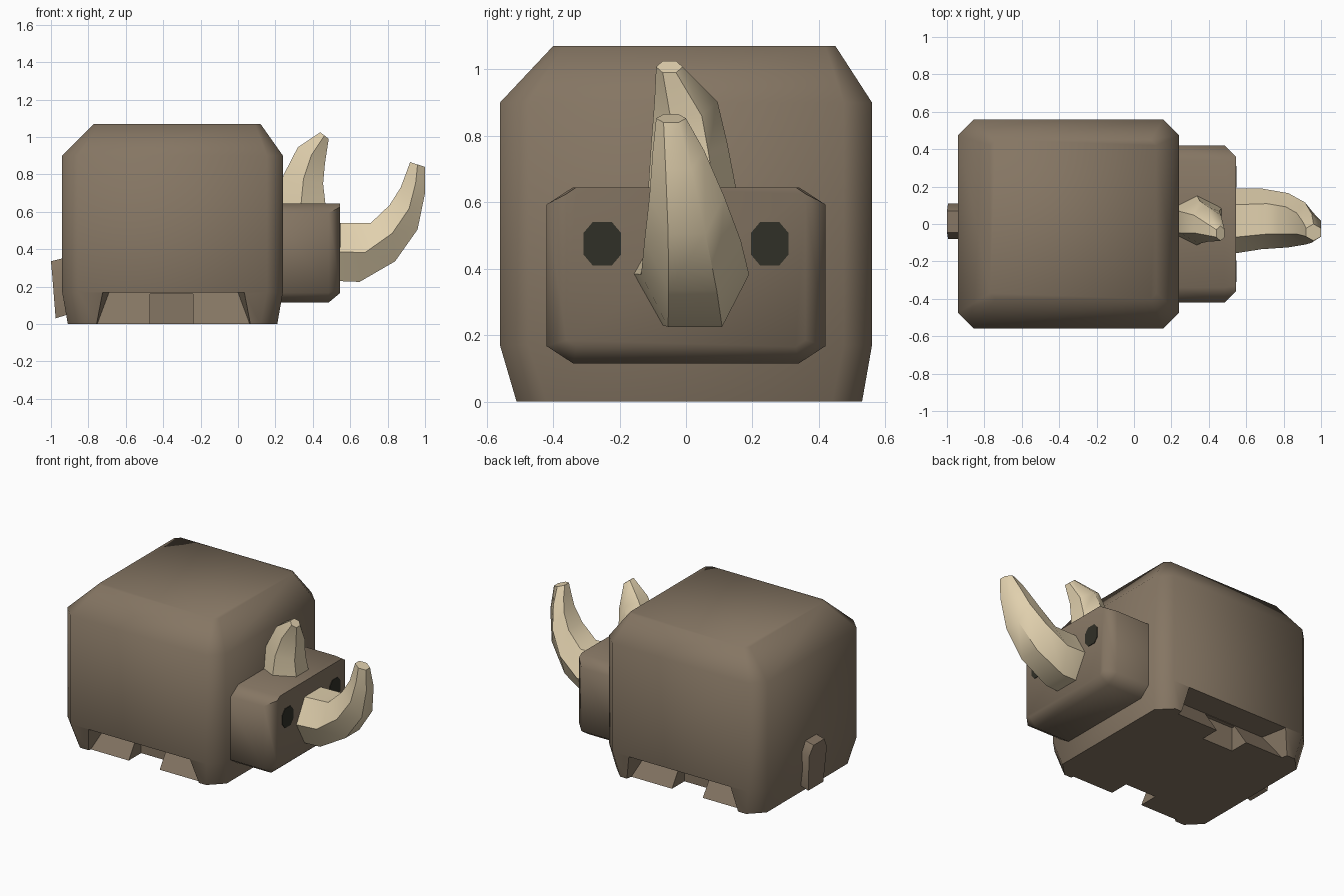
import bpy, bmesh
from math import radians, cos, sin, pi

cube = bpy.data.objects.get("Cube")
if cube:
    bpy.data.objects.remove(cube, do_unlink=True)


def material(name, rgb):
    m = bpy.data.materials.new(name)
    m.use_nodes = True
    m.diffuse_color = (*rgb, 1)
    m.node_tree.nodes["Principled BSDF"].inputs["Base Color"].default_value = (*rgb, 1)
    return m


HIDE = material("brown hide", (0.235, 0.18, 0.125))
IVORY = material("ivory horn", (0.75, 0.63, 0.42))
DARK = material("dark eye", (0.03, 0.029, 0.02))


def finish(bm, name, mat):
    bmesh.ops.recalc_face_normals(bm, faces=bm.faces)
    mesh = bpy.data.meshes.new(name)
    bm.to_mesh(mesh)
    bm.free()
    ob = bpy.data.objects.new(name, mesh)
    mesh.materials.append(mat)
    bpy.context.collection.objects.link(ob)
    return ob


def activate(ob):
    bpy.ops.object.select_all(action='DESELECT')
    ob.select_set(True)
    bpy.context.view_layer.objects.active = ob


def smooth(ob, angle):
    activate(ob)
    bpy.ops.object.shade_smooth_by_angle(angle=radians(angle))


def loft(name, rings, mat):
    """Skin a list of equal-length point rings and cap both ends."""
    bm = bmesh.new()
    loops = [[bm.verts.new(p) for p in ring] for ring in rings]
    n = len(loops[0])
    for a, b in zip(loops, loops[1:]):
        for i in range(n):
            j = (i + 1) % n
            bm.faces.new((a[i], a[j], b[j], b[i]))
    bm.faces.new(loops[0])
    bm.faces.new(loops[-1])
    return finish(bm, name, mat)


def octagon(u0, u1, v0, v1, cu, cv):
    """Rectangle with cut corners."""
    return [(u0 + cu, v0), (u1 - cu, v0), (u1, v0 + cv), (u1, v1 - cv),
            (u1 - cu, v1), (u0 + cu, v1), (u0, v1 - cv), (u0, v0 + cv)]


def hull(name, points):
    bm = bmesh.new()
    for p in points:
        bm.verts.new(p)
    bmesh.ops.convex_hull(bm, input=bm.verts)
    ob = finish(bm, name, HIDE)
    ob.hide_render = True
    return ob


def carve(target, cutter):
    mod = target.modifiers.new("carve", 'BOOLEAN')
    mod.operation = 'DIFFERENCE'
    mod.solver = 'EXACT'
    mod.object = cutter
    activate(target)
    bpy.ops.object.modifier_apply(modifier=mod.name)
    bpy.data.objects.remove(cutter, do_unlink=True)


# Body: blocky barrel with chamfered corners
levels = [(0, -0.91, 0.21, -0.51, 0.53, 0.09),
          (0.17, -0.94, 0.24, -0.56, 0.56, 0.085),
          (0.90, -0.94, 0.24, -0.56, 0.56, 0.085),
          (1.07, -0.77, 0.12, -0.40, 0.45, 0.03)]
body = loft("body", [[(x, y, z) for x, y in octagon(x0, x1, y0, y1, c, c)]
                     for z, x0, x1, y0, y1, c in levels], HIDE)

# Feet: sloped recess under each flank, with a gap between the two feet
for s in (-1, 1):
    ramp = [(x, s * 0.75, z) for x in (-0.76, 0.07) for z in (-0.02, 0.168)]
    ramp += [(x, s * 0.38, 0.168) for x in (-0.69, 0.0)]
    ramp += [(x, s * 0.505, -0.02) for x in (-0.76, 0.07)]
    carve(body, hull("foot_recess_cutter", ramp))
    gap = [(x, s * y, z) for x in (-0.47, -0.24) for y in (0.36, 0.8) for z in (-0.1, 0.16)]
    carve(body, hull("foot_gap_cutter", gap))
smooth(body, 60)

# Head: block chamfered at the front sides and chin
head_back = octagon(-0.42, 0.42, 0.115, 0.645, 0.08, 0.052)
head_front = octagon(-0.36, 0.36, 0.165, 0.645, 0.03, 0.02)
head = loft("head", [[(x, y, z) for y, z in ring] for x, ring in
                     ((0.2, head_back), (0.485, head_back), (0.545, head_front))], HIDE)
smooth(head, 60)

# Eyes: thin plates on the face
for s, side in ((1, "left"), (-1, "right")):
    shape = octagon(s * 0.252 - 0.057, s * 0.252 + 0.057, 0.41, 0.54, 0.028, 0.033)
    loft(side + "_eye", [[(x, y, z) for y, z in shape] for x in (0.54, 0.549)], DARK)


def horn(name, stations, sides):
    """Each station: outer (x, z), inner (x, z), and y limits."""
    rings = []
    for ox, oz, ix, iz, y0, y1 in stations:
        ring = []
        for i in range(sides):
            a = 2 * pi * (i + 0.5) / sides
            t = 0.5 + 0.5 * cos(a) / cos(pi / sides)
            ring.append((ix + (ox - ix) * t, (y0 + y1) / 2 + (y1 - y0) / 2 * sin(a) / sin(pi * 0.5),
                         iz + (oz - iz) * t))
        rings.append(ring)
    smooth(loft(name, rings, IVORY), 50)


# Horns
horn("nose_horn", [(0.52, 0.23, 0.52, 0.54, -0.16, 0.19),
                   (0.65, 0.225, 0.71, 0.54, -0.135, 0.19),
                   (0.84, 0.335, 0.81, 0.635, -0.125, 0.165),
                   (0.96, 0.505, 0.87, 0.73, -0.11, 0.115),
                   (1.0, 0.70, 0.90, 0.81, -0.10, 0.055),
                   (1.0, 0.84, 0.92, 0.865, -0.09, 0.0)], 6)
horn("brow_horn", [(0.47, 0.62, 0.2, 0.62, -0.115, 0.155),
                   (0.455, 0.75, 0.245, 0.80, -0.105, 0.125),
                   (0.465, 0.86, 0.32, 0.945, -0.095, 0.095),
                   (0.485, 0.99, 0.44, 1.025, -0.09, -0.01)], 6)

# Tail: short flap on the rump
tail_levels = [(0.03, -0.975, -0.07, 0.09), (0.27, -0.994, -0.08, 0.11),
               (0.335, -1.0, -0.045, 0.07)]
tail = loft("tail", [[(x, y0, z), (x, y1, z), (-0.88, y1, z + 0.03), (-0.88, y0, z + 0.03)]
                     for z, x, y0, y1 in tail_levels], HIDE)
smooth(tail, 40)
